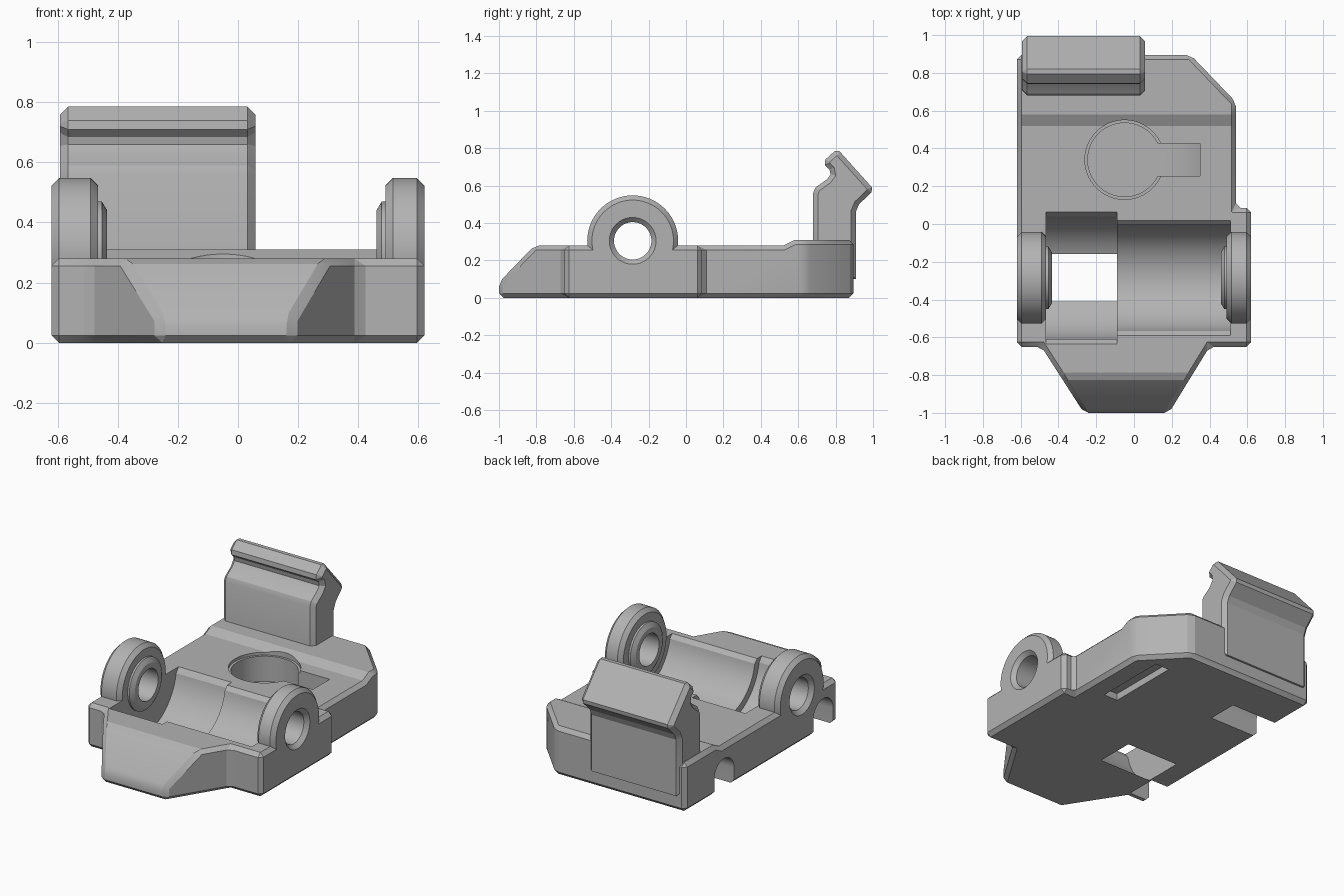
import bpy, bmesh, math
from mathutils import Vector

if "Cube" in bpy.data.objects:
    bpy.data.objects.remove(bpy.data.objects["Cube"])

AY, AZ = -0.285, 0.305          # axle centre

grey = bpy.data.materials.new("plain_grey")
grey.diffuse_color = (0.45, 0.45, 0.45, 1)
grey.use_nodes = True
grey.node_tree.nodes["Principled BSDF"].inputs["Base Color"].default_value = grey.diffuse_color


def prism(name, pts, a, b, axis="X", bevel=0.0):
    """Extrude a 2D profile from a to b; bevel chamfers the two end rims."""
    place = {"X": lambda p, d: (d, p[0], p[1]), "Z": lambda p, d: (p[0], p[1], d),
             "Y": lambda p, d: (p[0], d, p[1])}[axis]
    bm = bmesh.new()
    lo = [bm.verts.new(place(p, a)) for p in pts]
    hi = [bm.verts.new(place(p, b)) for p in pts]
    caps = [bm.faces.new(lo), bm.faces.new(hi)]
    n = len(pts)
    for i in range(n):
        j = (i + 1) % n
        bm.faces.new((lo[i], lo[j], hi[j], hi[i]))
    bmesh.ops.recalc_face_normals(bm, faces=bm.faces)
    if bevel:
        rim = list({e for f in caps for e in f.edges})
        bmesh.ops.bevel(bm, geom=rim, offset=bevel, segments=1, affect="EDGES")
    return finish(name, bm)


def cone(name, r1, r2, x1, x2):
    """Round part on the axle line, radius r1 at x1 and r2 at x2."""
    bm = bmesh.new()
    rings = [[bm.verts.new((x, AY + r * math.cos(t), AZ + r * math.sin(t)))
              for t in [math.tau * i / 64 for i in range(64)]]
             for x, r in ((x1, r1), (x2, r2))]
    for r in rings:
        bm.faces.new(r)
    for i in range(64):
        j = (i + 1) % 64
        bm.faces.new((rings[0][i], rings[0][j], rings[1][j], rings[1][i]))
    bmesh.ops.recalc_face_normals(bm, faces=bm.faces)
    return finish(name, bm)


def finish(name, bm):
    me = bpy.data.meshes.new(name)
    bm.to_mesh(me)
    bm.free()
    me.materials.append(grey)
    ob = bpy.data.objects.new(name, me)
    bpy.context.collection.objects.link(ob)
    return ob


def apply(ob, mod):
    bpy.context.view_layer.objects.active = ob
    bpy.ops.object.modifier_apply(modifier=mod.name)


def combine(ob, other, op="DIFFERENCE"):
    m = ob.modifiers.new("cut", "BOOLEAN")
    m.object, m.operation, m.solver = other, op, "EXACT"
    apply(ob, m)
    bpy.data.objects.remove(other)


def arc(cx, cy, r, d0, d1, n):
    return [(cx + r * math.cos(math.radians(d0 + (d1 - d0) * i / n)),
             cy + r * math.sin(math.radians(d0 + (d1 - d0) * i / n))) for i in range(n + 1)]


# Base plate: plan outline limited by the side profile, then chamfered
base = prism("base_plate", [(-.62, -.65), (-.49, -.65), (-.265, -1), (.185, -1), (.4, -.65),
                            (.62, -.65), (.62, .085), (.54, .085), (.54, .645), (.3, .895),
                            (-.62, .895)], -.2, .6, "Z")
side = prism("side_profile", [(-1.08, 0), (-.81, .28), (.52, .28), (.58, .31), (1.2, .31), (1.2, 0)],
             -1, 1)
combine(base, side, "INTERSECT")
bev = base.modifiers.new("chamfer", "BEVEL")
bev.width, bev.segments, bev.limit_method = .024, 1, "ANGLE"
bev.angle_limit = math.radians(35)
apply(base, bev)

# Roller wells with flared rims
for r, x0, x1 in ((.33, -.465, -.09), (.285, -.0901, .51)):
    f = r + .022
    well = prism("well", arc(AY, AZ, r, -170, -10, 48) +
                 [(AY + f, .283), (AY + f, .5), (AY - f, .5), (AY - f, .283)], x0, x1)
    combine(base, well)

# Axle ears with bosses, and the axle holes
for s, inner in ((-1, .465), (1, .49)):
    ear = prism("ear", arc(AY, AZ, .243, 0, 354.375, 63), s * inner, s * .62, "X", .025)
    combine(base, ear, "UNION")
    combine(base, cone("boss", .165, .135, s * (inner - .012), s * (inner - .03)), "UNION")
    combine(base, cone("boss_root", .165, .165, s * (inner + .03), s * (inner - .012)), "UNION")
    combine(base, cone("axle_hole", .1, .1, s * .7, s * (inner - .1)))
    combine(base, cone("hole_rim", .15, .1, s * .645, s * .595))

# Round pocket with a side slot and ramped end
combine(base, prism("pocket", arc(-.05, .34, .195, 0, 354.375, 63), .1, .5, "Z"))
combine(base, prism("pocket_slot", [(.05, .1), (.27, .1), (.35, .07), (.35, .5), (.05, .5)],
                    .255, .425, "Y"))
rim = prism("pocket_rim", arc(-.05, .34, .21, 0, 354.375, 63), .262, .5, "Z")
combine(base, rim)

# Underside slot
combine(base, prism("under_slot", [(.3, .2), (.4, .2), (.4, .68), (.3, .68)], -.1, .045, "Z"))

# Arched notches in the left side
for y, x1 in ((.5, -.27), (-.5, -.475)):
    combine(base, prism("notch", [(y + .1, -.1)] + arc(y, .1, .1, 0, 180, 24) + [(y - .1, -.1)],
                        -.8, x1))

# Upright clip with hooked tip
clip = prism("clip", [(.68, .1), (.68, .56), (.692, .59), (.755, .635), (.773, .66), (.768, .685),
                      (.742, .71), (.745, .74), (.795, .785), (.82, .785), (.995, .59), (.992, .565),
                      (.925, .5), (.908, .46), (.908, .1)], -.592, .058, "X", .026)

for ob in (base, clip):
    bpy.ops.object.select_all(action="DESELECT")
    ob.select_set(True)
    bpy.context.view_layer.objects.active = ob
    bpy.ops.object.shade_smooth_by_angle(angle=math.radians(22))
